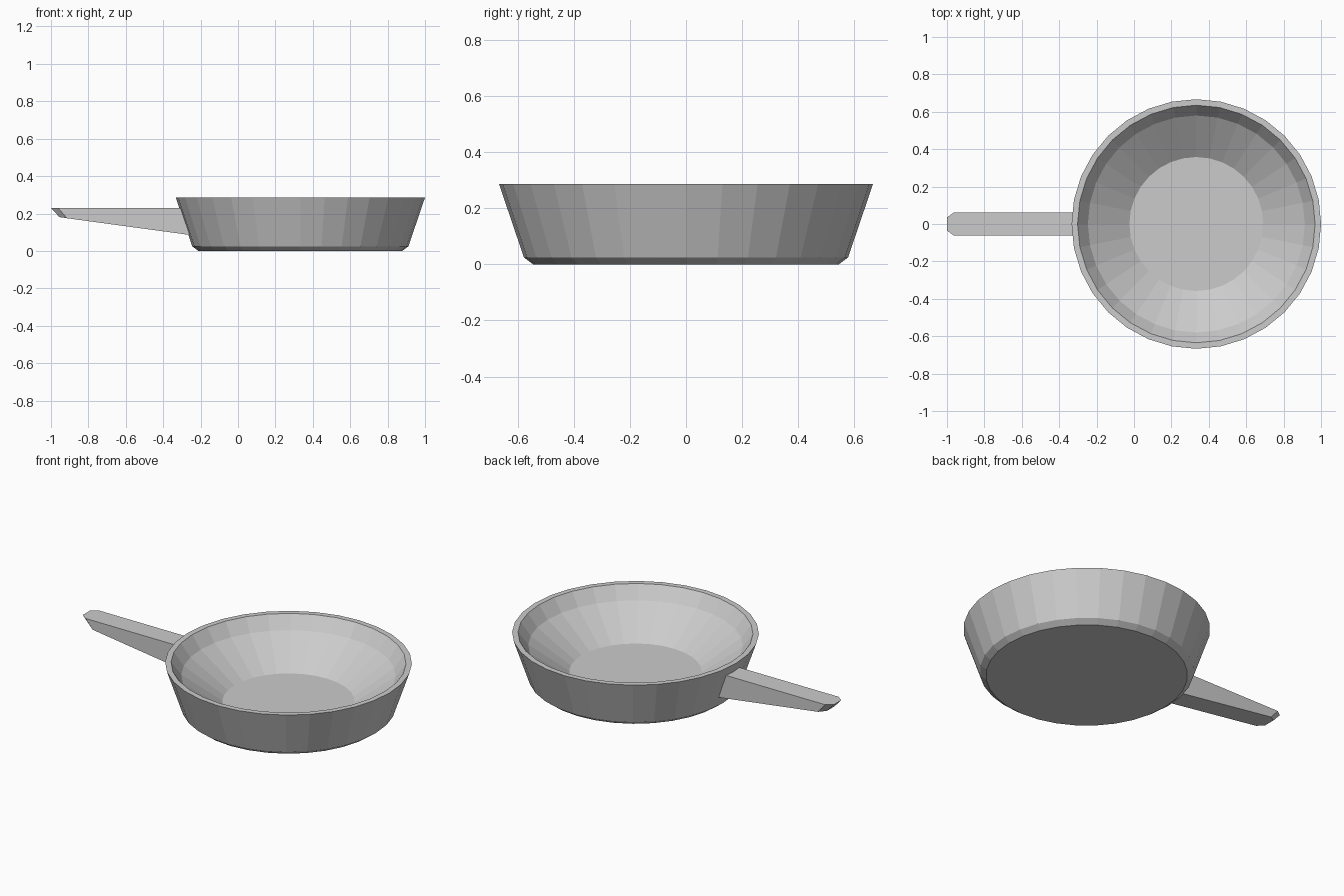
import bpy, bmesh
from math import cos, sin, tau

if "Cube" in bpy.data.objects:
    bpy.data.objects.remove(bpy.data.objects["Cube"], do_unlink=True)

SIDES = 32
PAN_X = 1 / 3

grey = bpy.data.materials.new("metal grey")
grey.use_nodes = True
colour = (0.6, 0.6, 0.6, 1)
grey.diffuse_color = colour
grey.node_tree.nodes["Principled BSDF"].inputs["Base Color"].default_value = colour


def loft(name, loops, x=0):
    """Bridge equal-length point loops in order and cap both ends."""
    bm = bmesh.new()
    rings = [[bm.verts.new(p) for p in loop] for loop in loops]
    for a, b in zip(rings, rings[1:]):
        for i in range(len(a)):
            j = (i + 1) % len(a)
            bm.faces.new((a[i], a[j], b[j], b[i]))
    bm.faces.new(rings[0][::-1])
    bm.faces.new(rings[-1])
    bmesh.ops.recalc_face_normals(bm, faces=bm.faces)
    mesh = bpy.data.meshes.new(name)
    bm.to_mesh(mesh)
    bm.free()
    mesh.materials.append(grey)
    obj = bpy.data.objects.new(name, mesh)
    obj.location.x = x
    bpy.context.collection.objects.link(obj)
    return obj


def circle(radius, z):
    return [(radius * cos(tau * i / SIDES), radius * sin(tau * i / SIDES), z)
            for i in range(SIDES)]


# Pan bowl: underside, bevel, outer wall, rim, inner wall, sloped floor edge
profile = [(0.545, 0), (0.578, 0.025), (0.667, 0.287),
           (0.635, 0.287), (0.58, 0.212), (0.358, 0.058)]
loft("pan_bowl", [circle(r, z) for r, z in profile], PAN_X)


# Handle: tapered bar with clipped corners at the free end
def handle_outline(end, corner, root):
    half = [(*root, 0.0625), (*corner, 0.0625), (*end, 0.035)]
    return ([(x, y, z) for x, z, y in half]
            + [(x, -y, z) for x, z, y in reversed(half)])


loft("handle", [
    handle_outline((-0.955, 0.181), (-0.915, 0.175), (-0.24, 0.083)),
    handle_outline((-1, 0.23), (-0.962, 0.23), (-0.29, 0.23)),
])
